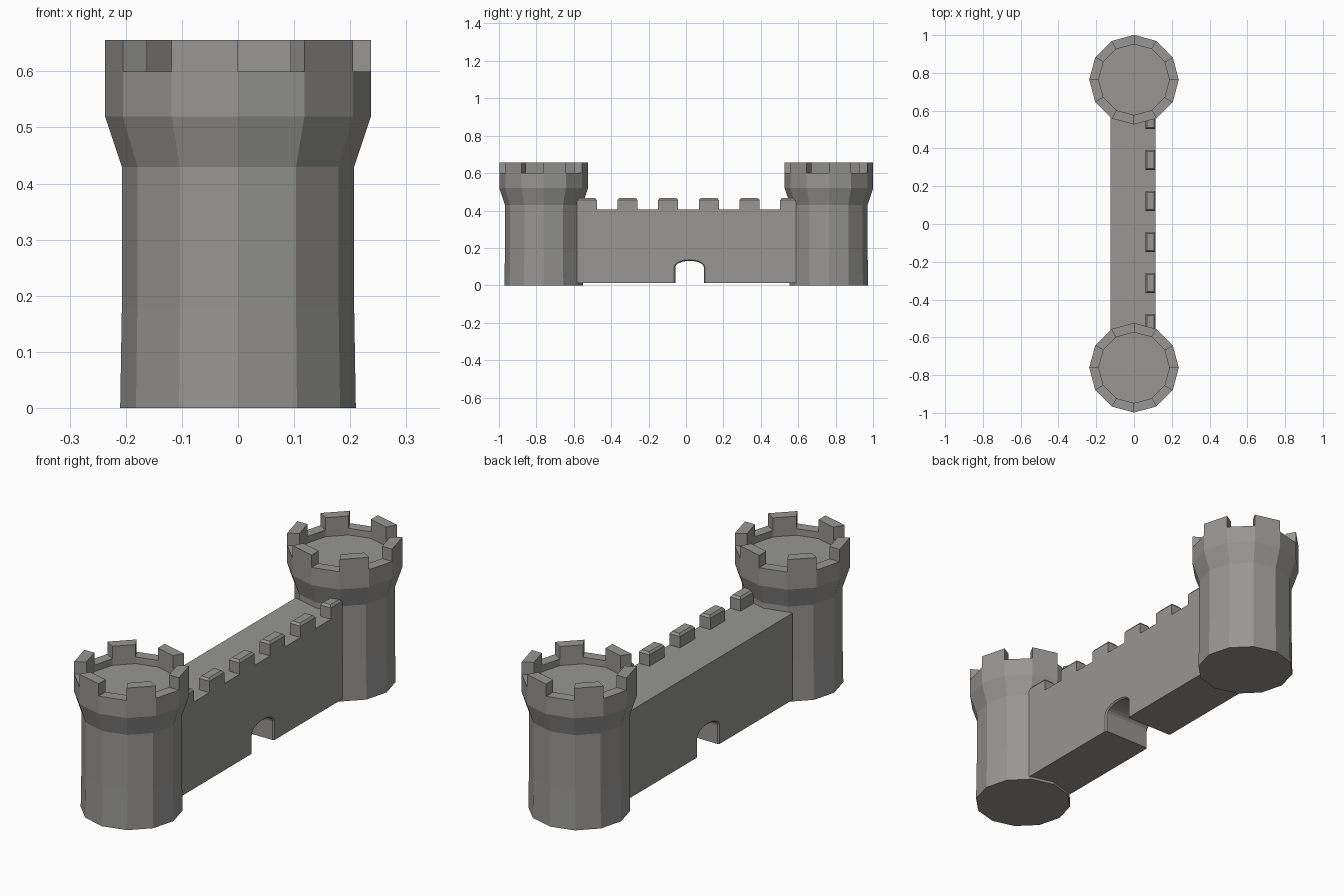
import bpy, bmesh, math

if "Cube" in bpy.data.objects:
    bpy.data.objects.remove(bpy.data.objects["Cube"])

stone = bpy.data.materials.new("grey_stone")
stone.diffuse_color = (0.31, 0.305, 0.297, 1)
stone.use_nodes = True
stone.node_tree.nodes["Principled BSDF"].inputs["Base Color"].default_value = stone.diffuse_color


def finish(bm, name):
    bmesh.ops.recalc_face_normals(bm, faces=bm.faces[:])
    me = bpy.data.meshes.new(name)
    bm.to_mesh(me)
    bm.free()
    me.materials.append(stone)
    ob = bpy.data.objects.new(name, me)
    bpy.context.collection.objects.link(ob)
    return ob


def loft(bm, loops):
    """Bridge closed point loops and cap both ends; returns the side faces per band."""
    rings = [[bm.verts.new(p) for p in loop] for loop in loops]
    n = len(rings[0])
    bands = []
    for a, b in zip(rings, rings[1:]):
        bands.append([bm.faces.new((a[i], a[(i + 1) % n], b[(i + 1) % n], b[i]))
                      for i in range(n)])
    bm.faces.new(rings[0][::-1])
    bm.faces.new(rings[-1])
    return bands


# Round towers: 12-sided profile with flared head and recessed floor
def tower(name, cy):
    profile = [(0.210, 0), (0.207, 0.18), (0.207, 0.43), (0.237, 0.52),
               (0.237, 0.60), (0.187, 0.60), (0.187, 0.57)]
    bm = bmesh.new()
    loops = [[(r * math.cos(math.radians(30 * i)),
               cy + r * math.sin(math.radians(30 * i)), z) for i in range(12)]
             for r, z in profile]
    bands = loft(bm, loops)
    # battlements: raise every second segment of the rim
    res = bmesh.ops.extrude_face_region(bm, geom=bands[4][0::2])
    verts = [g for g in res["geom"] if isinstance(g, bmesh.types.BMVert)]
    bmesh.ops.translate(bm, verts=verts, vec=(0, 0, 0.056))
    old = [f for f in bands[4][0::2] if f.is_valid]
    if old:
        bmesh.ops.delete(bm, geom=old, context='FACES_ONLY')
    finish(bm, name)


tower("front_tower", -0.761)
tower("back_tower", 0.764)

# Curtain wall with an arched gateway, slightly chamfered at both faces
Y0, Y1, Z0, Z1 = -0.584, 0.588, 0.012, 0.405
GATE_Y, HALF, SPRING, RISE = 0.019, 0.076, 0.097, 0.034


def wall_section(x, grow):
    pts = [(x, Y1, Z0), (x, Y1, Z1), (x, Y0, Z1), (x, Y0, Z0),
           (x, GATE_Y - HALF - grow, Z0)]
    for i in range(13):
        a = math.pi * (1 - i / 12)
        pts.append((x, GATE_Y + (HALF + grow) * math.cos(a),
                    SPRING + (RISE + grow) * math.sin(a)))
    pts.append((x, GATE_Y + HALF + grow, Z0))
    return pts


bm = bmesh.new()
loft(bm, [wall_section(x, g) for x, g in
          ((-0.125, 0.006), (-0.119, 0), (0.107, 0), (0.113, 0.006))])
finish(bm, "curtain_wall")

# Wall battlements: chamfered blocks along the outer edge
for k in range(6):
    ya = -0.584 + k * 0.2175
    yb = min(ya + 0.107, Y1)
    bm = bmesh.new()
    loops = []
    for z, d in ((0.40, 0), (0.456, 0), (0.466, 0.008)):
        loops.append([(0.060 + d, ya + d, z), (0.113 - d, ya + d, z),
                      (0.113 - d, yb - d, z), (0.060 + d, yb - d, z)])
    loft(bm, loops)
    finish(bm, f"wall_battlement_{k + 1}")
